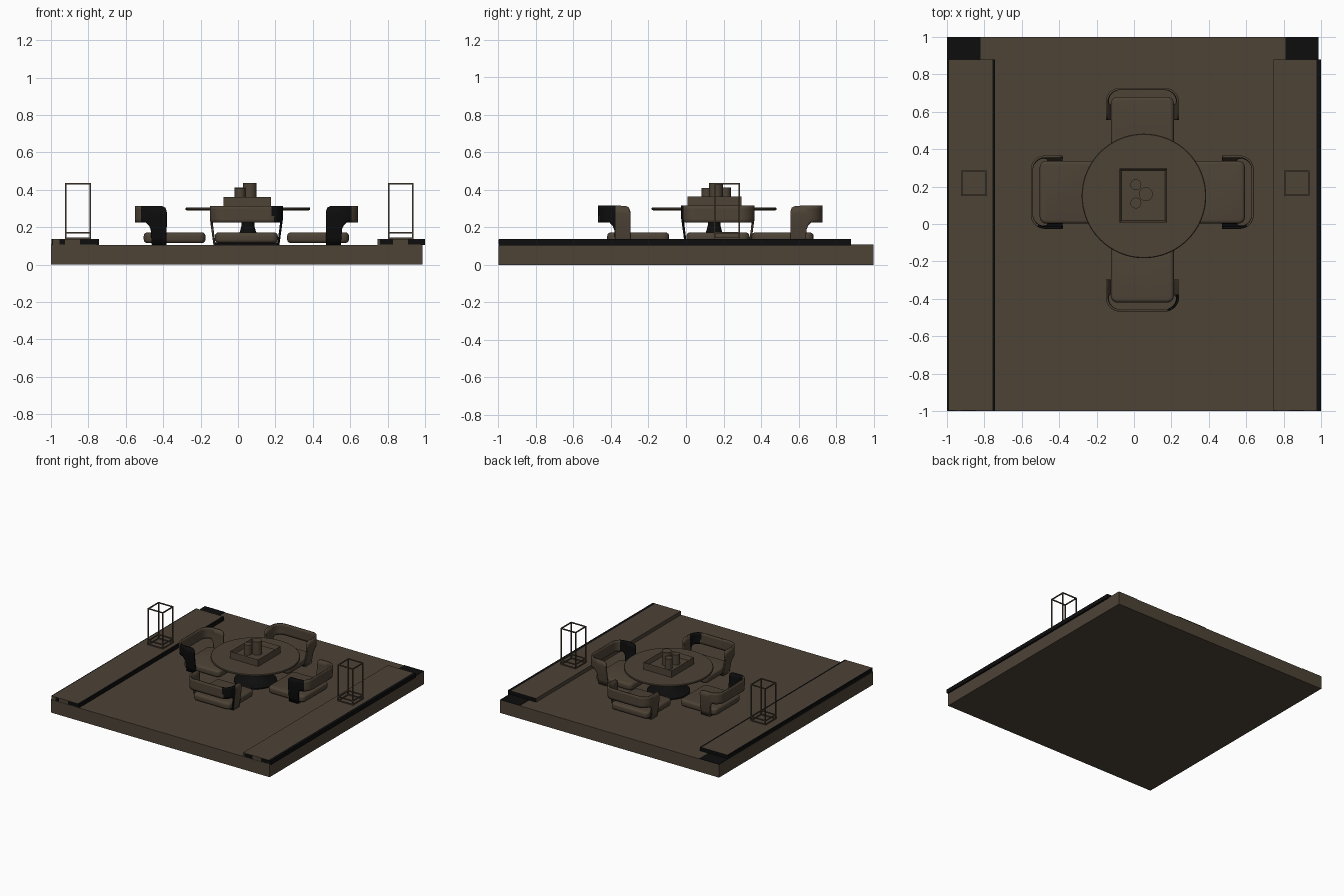
import bpy, bmesh, math

if "Cube" in bpy.data.objects:
    bpy.data.objects.remove(bpy.data.objects["Cube"])

def material(name, rgb):
    m = bpy.data.materials.new(name)
    m.diffuse_color = (*rgb, 1)
    m.use_nodes = True
    m.node_tree.nodes["Principled BSDF"].inputs["Base Color"].default_value = m.diffuse_color
    return m

BROWN = material("warm_brown", (0.075, 0.056, 0.037))
BLACK = material("near_black", (0.004, 0.004, 0.004))

def finish(name, bm, mats=(BROWN,), loc=(0, 0, 0), rot=0, smooth=False):
    bmesh.ops.recalc_face_normals(bm, faces=bm.faces)
    me = bpy.data.meshes.new(name)
    bm.to_mesh(me)
    bm.free()
    for m in mats:
        me.materials.append(m)
    ob = bpy.data.objects.new(name, me)
    ob.location = loc
    ob.rotation_euler.z = rot
    bpy.context.collection.objects.link(ob)
    if smooth:
        bpy.ops.object.select_all(action='DESELECT')
        ob.select_set(True)
        bpy.context.view_layer.objects.active = ob
        bpy.ops.object.shade_smooth_by_angle(angle=math.radians(40))
    return ob

def add_box(bm, x0, x1, y0, y1, z0, z1):
    vs = bmesh.ops.create_cube(bm, size=1)["verts"]
    for v in vs:
        v.co = ((x0, x1)[v.co.x > 0], (y0, y1)[v.co.y > 0], (z0, z1)[v.co.z > 0])
    return vs

def box(name, *dims, mat=BROWN):
    bm = bmesh.new()
    add_box(bm, *dims)
    return finish(name, bm, (mat,))

def lathe(name, profile, loc, mat=BROWN, n=48):
    bm = bmesh.new()
    rings = [[bm.verts.new((r * math.cos(2 * math.pi * i / n), r * math.sin(2 * math.pi * i / n), z))
              for i in range(n)] for r, z in profile]
    for a, b in zip(rings, rings[1:]):
        for i in range(n):
            j = (i + 1) % n
            bm.faces.new((a[i], a[j], b[j], b[i]))
    bm.faces.new(rings[0])
    bm.faces.new(rings[-1])
    return finish(name, bm, (mat,), loc, smooth=True)

# Floor slab and the dark corners at the back
box("floor_slab", -1, 0.987, -1, 1, 0, 0.106)
box("corner_patch_left", -1, -0.82, 0.88, 1, 0.106, 0.109, mat=BLACK)
box("corner_patch_right", 0.81, 0.987, 0.88, 1, 0.106, 0.109, mat=BLACK)

# Raised side strips with dark edges
def strip(name, x0, x1, t0, t1, dark_sides):
    bm = bmesh.new()
    for a, b in ((x0, t0), (t0, t1), (t1, x1)):
        if b > a:
            add_box(bm, a, b, -0.998, 0.88, 0.104, 0.137)
    bm.normal_update()
    for f in bm.faces:
        c, n = f.calc_center_median(), f.normal
        edge = c.x < t0 - 0.001 or c.x > t1 + 0.001
        side = abs(n.x) > 0.5 and round(n.x) in dark_sides
        f.material_index = int(edge or side or n.y > 0.5)
    finish(name, bm, (BROWN, BLACK))

strip("side_strip_left", -0.997, -0.743, -0.988, -0.757, (1, -1))
strip("side_strip_right", 0.745, 1.0, 0.745, 0.976, (1,))
for i, (a, b) in enumerate(((-0.955, -0.925), (-0.845, -0.745), (0.76, 0.83), (0.91, 1.0))):
    box(f"strip_end_patch_{i}", a, b, -1, -0.998, 0.108, 0.135, mat=BLACK)

# Round table with flared pedestal
TX, TY = 0.053, 0.15
lathe("table_top", [(0.325, 0.29), (0.333, 0.294), (0.333, 0.302), (0.329, 0.306)], (TX, TY, 0), n=64)
lathe("table_pedestal", [(0.16, 0.105), (0.16, 0.115), (0.12, 0.128), (0.07, 0.148),
                         (0.043, 0.175), (0.034, 0.21), (0.034, 0.291)], (TX, TY, 0), BLACK)

# Open tray on the table
bm = bmesh.new()
add_box(bm, -0.077, 0.177, 0.008, 0.297, 0.305, 0.363)
bm.normal_update()
top = [f for f in bm.faces if f.normal.z > 0.5]
bmesh.ops.inset_region(bm, faces=top, thickness=0.016)
bmesh.ops.translate(bm, verts=top[0].verts, vec=(0, 0, -0.035))
finish("tray", bm)

# Candles in the tray
for i, (x, y, r, z) in enumerate(((0.01, 0.21, 0.029, 0.413), (0.063, 0.16, 0.037, 0.437), (0.01, 0.112, 0.029, 0.41))):
    lathe(f"candle_{i}", [(r, 0.325), (r, z)], (x, y, 0), n=32)

# Lantern frames
def lantern(name, cx, cy):
    bm = bmesh.new()
    h, t, z0, z1 = 0.069, 0.008, 0.137, 0.437
    for sx in (-1, 1):
        for sy in (-1, 1):
            px, py = cx + sx * (h - t / 2), cy + sy * (h - t / 2)
            add_box(bm, px - t / 2, px + t / 2, py - t / 2, py + t / 2, z0, z1)
    for z in (z0, 0.167, z1 - t):
        for s in (-1, 1):
            p, q = cx + s * (h - t / 2), cy + s * (h - t / 2)
            add_box(bm, cx - h, cx + h, q - t / 2, q + t / 2, z, z + t)
            add_box(bm, p - t / 2, p + t / 2, cy - h, cy + h, z, z + t)
    finish(name, bm)

lantern("lantern_left", -0.855, 0.218)
lantern("lantern_right", 0.87, 0.218)

# Chairs: wraparound band with two legs, a strap under the seat and a cushion
def chair(tag, loc, rot, dark):
    # half outline of the band seen from above: (x, y, lower edge, upper edge)
    half = [(0.19, 0.165, 0.106, 0.285), (0.19, 0.158, 0.106, 0.305), (0.19, 0.14, 0.106, 0.314),
            (0.19, 0.11, 0.106, 0.315), (0.19, 0.085, 0.106, 0.315),
            (0.19, 0.079, 0.19, 0.315), (0.19, 0.07, 0.21, 0.315)]
    for k in range(1, 9):
        a = math.pi / 2 * k / 8
        half.append((0.12 + 0.07 * math.cos(a), 0.07 - 0.07 * math.sin(a), 0.225, 0.315))
    path = half + [(-x, y, b, t) for x, y, b, t in reversed(half)]
    bm = bmesh.new()
    cols = []
    for x, y, b, t in path:
        col = []
        for k in range(6):
            z = b + (t - b) * k / 5
            w = 1 - 0.10 * max(0, 0.25 - z) / 0.14      # legs lean inwards
            col.append(bm.verts.new((x * w, y, z)))
        cols.append(col)
    for a, b in zip(cols, cols[1:]):
        for k in range(5):
            f = bm.faces.new((a[k], b[k], b[k + 1], a[k + 1]))
            c = f.calc_center_median()
            if dark and c.x * dark > 0.14:
                f.material_index = int(c.y < 0.085 if tag == "front" else c.y > 0.03)
    ob = finish(f"chair_band_{tag}", bm, (BROWN, BLACK), loc, rot, True)
    m = ob.modifiers.new("thickness", 'SOLIDIFY')
    m.thickness = 0.012
    m.offset = 0
    # strap
    bm = bmesh.new()
    add_box(bm, -0.172, 0.172, 0.085, 0.165, 0.106, 0.118)
    finish(f"chair_strap_{tag}", bm, (BLACK,), loc, rot)
    # cushion: rounded corners then softened rims
    bm = bmesh.new()
    add_box(bm, -0.168, 0.168, 0.042, 0.372, 0.116, 0.172)
    up = [e for e in bm.edges if abs(e.verts[0].co.z - e.verts[1].co.z) > 0.01]
    bmesh.ops.bevel(bm, geom=up, offset=0.035, segments=5, profile=0.5, affect='EDGES')
    rim = [e for e in bm.edges if abs(e.verts[0].co.z - e.verts[1].co.z) < 0.001]
    bmesh.ops.bevel(bm, geom=rim, offset=0.018, segments=4, profile=0.5, affect='EDGES')
    finish(f"chair_seat_{tag}", bm, (BROWN,), loc, rot, True)

chair("front", (0.045, -0.462, 0), 0, 1)
chair("back", (0.045, 0.722, 0), math.pi, 0)
chair("left", (-0.546, 0.17, 0), -math.pi / 2, 1)
chair("right", (0.635, 0.17, 0), math.pi / 2, -1)
